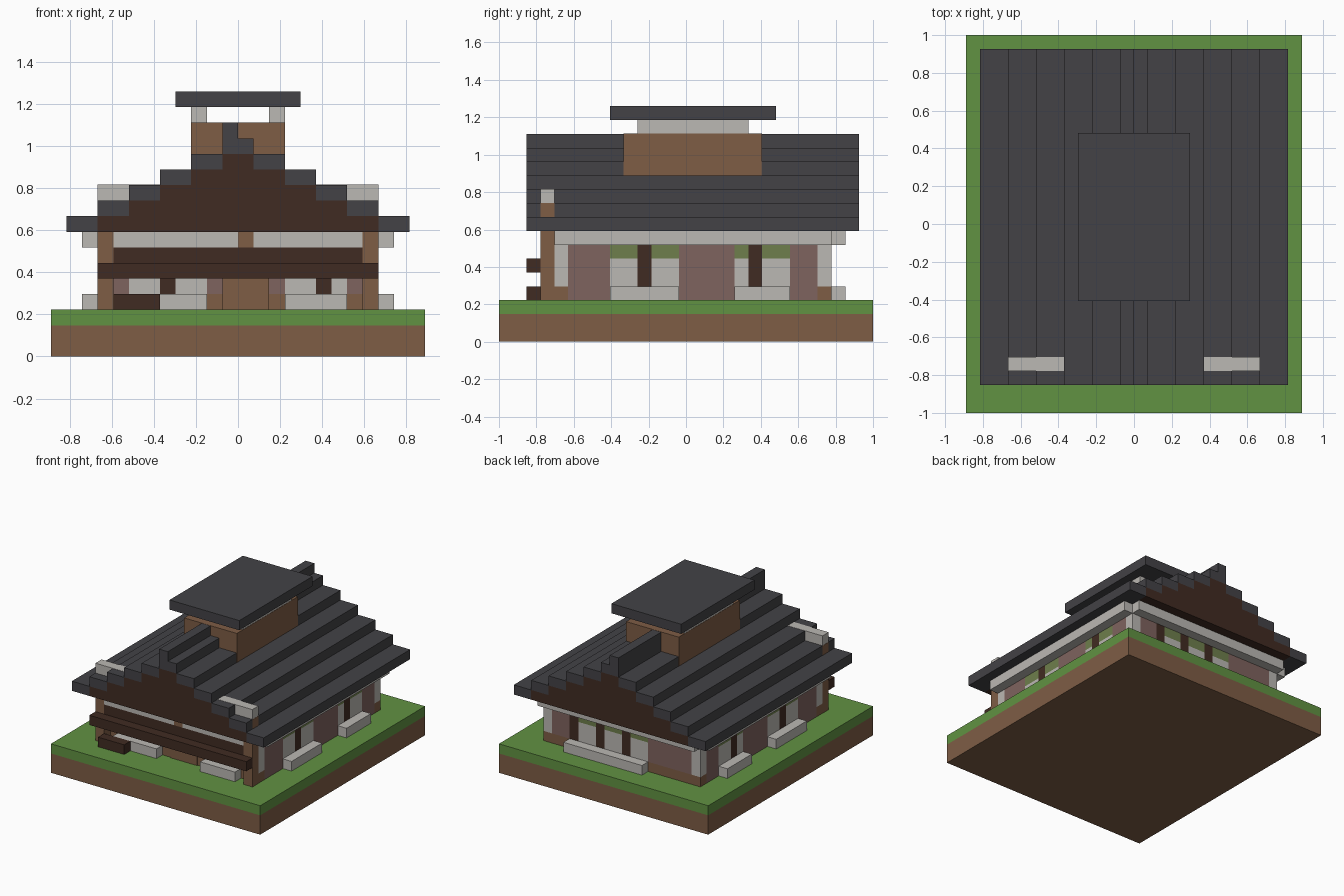
import bpy
import bmesh

U = 2 / 27      # one building block
E = 0.02        # tiny lift, in blocks, where two parts share a plane

cube = bpy.data.objects.get("Cube")
if cube:
    bpy.data.objects.remove(cube, do_unlink=True)


def linear(c):
    c /= 255
    return c / 12.92 if c <= 0.04045 else ((c + 0.055) / 1.055) ** 2.4


def material(name, r, g, b):
    m = bpy.data.materials.new(name)
    m.use_nodes = True
    col = (linear(r), linear(g), linear(b), 1)
    m.diffuse_color = col
    bsdf = next(n for n in m.node_tree.nodes if n.type == 'BSDF_PRINCIPLED')
    bsdf.inputs["Base Color"].default_value = col
    bsdf.inputs["Roughness"].default_value = 0.9
    return m


GRASS = material("grass_green", 97, 146, 66)
EARTH = material("earth_brown", 126, 93, 69)
SLATE = material("slate_grey", 67, 66, 70)
STONE = material("pale_stone", 187, 184, 179)
TIMBER = material("dark_timber", 64, 43, 34)
CLAY = material("mauve_plaster", 127, 99, 94)
OLIVE = material("olive_transom", 110, 126, 76)


def blocks(name, mat, *boxes):
    """Each box is (x0, x1, y0, y1, z0, z1) in block units."""
    bm = bmesh.new()
    for x0, x1, y0, y1, z0, z1 in boxes:
        v = [bm.verts.new((x * U, y * U, z * U))
             for z in (z0, z1) for x, y in ((x0, y0), (x1, y0), (x1, y1), (x0, y1))]
        for f in ((3, 2, 1, 0), (4, 5, 6, 7)):
            bm.faces.new([v[i] for i in f])
        for i in range(4):
            j = (i + 1) % 4
            bm.faces.new((v[i], v[j], v[j + 4], v[i + 4]))
    me = bpy.data.meshes.new(name)
    bm.to_mesh(me)
    bm.free()
    me.materials.append(mat)
    ob = bpy.data.objects.new(name, me)
    bpy.context.collection.objects.link(ob)
    return ob


def mirrored(*boxes):
    """The given boxes plus their copies across x = 0."""
    return [*boxes, *[(-b[1], -b[0], *b[2:]) for b in boxes]]


FRONT, BACK = -9.5, 10.5            # outer wall planes
ROOF_FRONT, ROOF_BACK = -11.5, 12.5
FLOOR, SILL, LINTEL, TOP, EAVE = 3, 4, 6, 7, 8

# Ground
blocks("earth_base", EARTH, (-12, 12, -13.5, 13.5, 0, 2))
blocks("lawn", GRASS, (-12, 12, -13.5, 13.5, 2, FLOOR))


# Walls: plaster runs broken by windows with timber mullions
def wall(name, start, end, windows, place, foot):
    solid, glass, transom, mullion = [], [], [], []
    at = start
    for a, b, bars in windows:
        solid.append(place(at, a, SILL, EAVE))
        solid.append(place(a, b, TOP, EAVE))
        cuts = [a]
        for bar in bars:
            mullion.append(place(bar, bar + 1, SILL, TOP))
            cuts += [bar, bar + 1]
        cuts.append(b)
        for p, q in zip(cuts[::2], cuts[1::2]):
            if q > p:
                glass.append(place(p, q, SILL, LINTEL))
                transom.append(place(p, q, LINTEL, TOP))
        at = b
    solid.append(place(at, end, SILL, EAVE))
    blocks(name + "_plaster", CLAY, *solid)
    blocks(name + "_footing", foot, place(start, end, FLOOR, SILL))
    blocks(name + "_window_panes", STONE, *glass)
    blocks(name + "_window_transoms", OLIVE, *transom)
    blocks(name + "_mullions", TIMBER, *mullion)


side_windows = [(-5.5, -0.5, [-3.5]), (3.5, 7.5, [4.5])]
for label, x in (("left", 8), ("right", -9)):
    wall(label + "_wall", FRONT + 1, BACK - 1, side_windows,
         lambda a, b, z0, z1: (x, x + 1, a, b, z0, z1), CLAY)
wall("back_wall", -8, 8, [(-3, 6, [-1, 2, 5])],
     lambda a, b, z0, z1: (a, b, BACK - 1, BACK, z0, z1), EARTH)
wall("front_wall", -8, 8, [(-7, -2, [-5]), (3, 7, [5])],
     lambda a, b, z0, z1: (a, b, FRONT, FRONT + 1, z0, z1), EARTH)

# Front door
blocks("front_door", EARTH, (-1, 2, FRONT - 0.1, FRONT, FLOOR, TOP))

# Corner columns on brown feet
corners = [(8, 9, FRONT, FRONT + 1), (8, 9, BACK - 1, BACK)]
blocks("corner_columns", STONE, *mirrored(*[(*c, SILL, EAVE) for c in corners]))
blocks("column_feet", EARTH, *mirrored(*[(*c, FLOOR, SILL) for c in corners]))

# Beams under the eaves
blocks("side_beams", STONE, *mirrored((9, 10, FRONT, BACK, TOP, EAVE)))
blocks("back_beam", STONE, (-9, 9, BACK, BACK + 1, TOP, EAVE))
blocks("front_beam", STONE, (-8, 0, FRONT - 1, FRONT, TOP, EAVE),
       (1, 8, FRONT - 1, FRONT, TOP, EAVE))
blocks("front_beam_block", EARTH, (0, 1, FRONT - 1, FRONT, TOP, EAVE))

# Porch posts and rails
blocks("porch_posts", EARTH, *mirrored((8, 9 + E, FRONT - 1, FRONT, FLOOR, 10)))
blocks("porch_lintel", TIMBER, (-8, 8, FRONT - 1, FRONT, LINTEL, TOP))
blocks("porch_rail", TIMBER, (-9, 9, FRONT - 2, FRONT - 1, 5, LINTEL))

# Window ledges and bench
blocks("side_ledges", STONE, *mirrored(
    *[(9, 10, a, b, FLOOR, SILL) for a, b, bars in side_windows]))
blocks("back_ledge", STONE, (-3, 6, BACK, BACK + 1, FLOOR, SILL))
blocks("front_ledges", STONE, (-7, -2, FRONT - 1, FRONT, FLOOR, SILL),
       (3, 7, FRONT - 1, FRONT, FLOOR, SILL))
blocks("front_bench", TIMBER, (-8, -5, FRONT - 2, FRONT - 1, FLOOR, SILL))

# Stepped roof: slate strips outside a timber gable core
slates, core = [], []
for step in range(5):
    inner = 9 - 2 * step
    z = EAVE + step
    slates += mirrored((inner, inner + 2, ROOF_FRONT, ROOF_BACK, z, z + 1))
    core.append((-inner, inner, ROOF_FRONT, ROOF_BACK, z, z + 1))
blocks("roof_slates", SLATE, *slates)
blocks("gable_core", TIMBER, *core)
blocks("roof_ridge", SLATE, (-1, 1, ROOF_FRONT, ROOF_BACK, 13, 14),
       (-1, 0, ROOF_FRONT, ROOF_BACK, 14, 15))
blocks("roof_finials", STONE, *mirrored((5, 9, FRONT - 1, FRONT, 10, 11 + E)))

# Roof lantern
blocks("lantern_base", EARTH, (-3 - E, 3 + E, -4.5, 5.5, 12, 15 + E))
blocks("lantern_walls", STONE, *mirrored((2, 3, -3.5, 4.5, 15, 16)))
blocks("lantern_roof", SLATE, (-4, 4, -5.5, 6.5, 16, 17))
